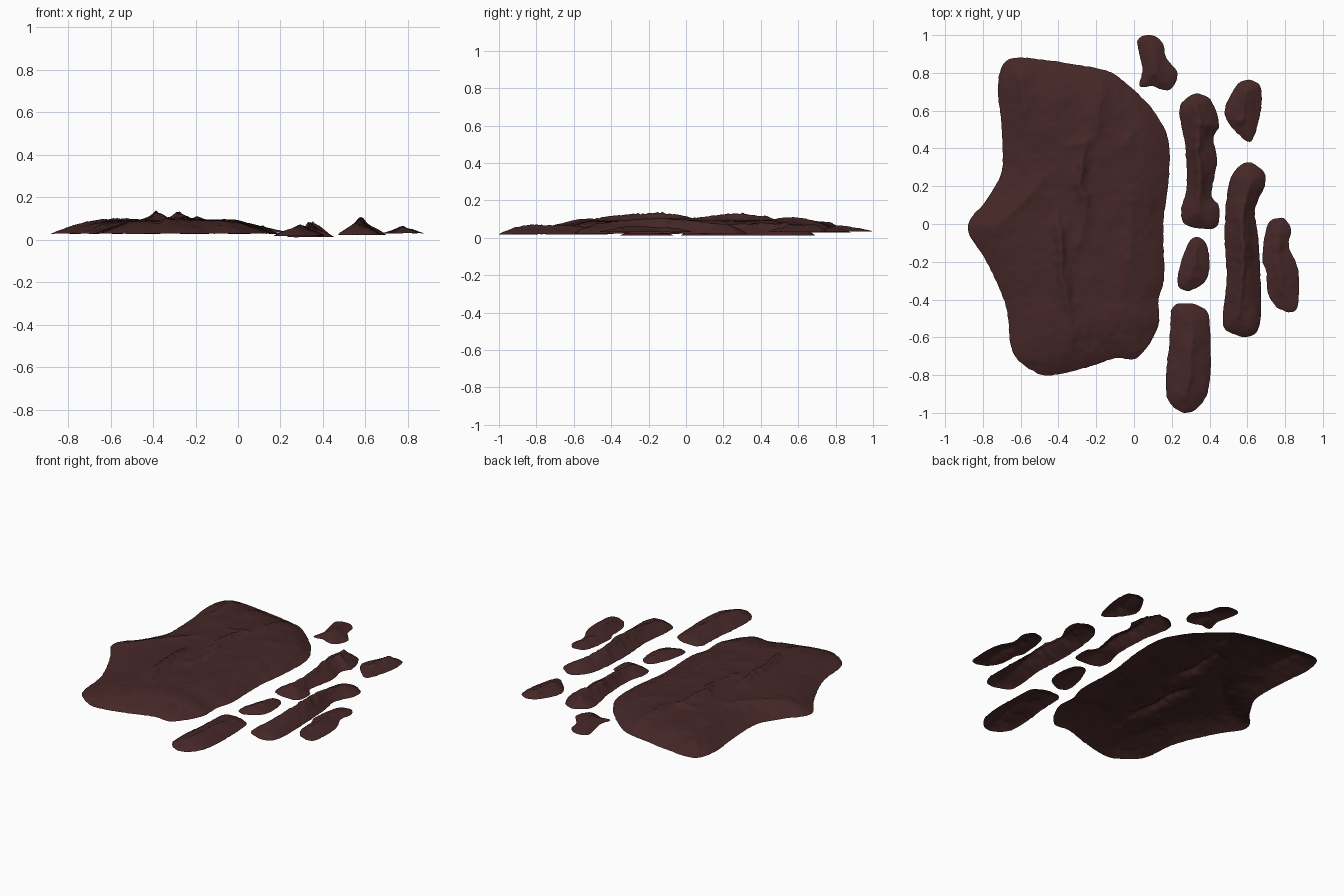
import bpy, math
from mathutils import Vector, kdtree, noise
from mathutils.geometry import delaunay_2d_cdt

if "Cube" in bpy.data.objects:
    bpy.data.objects.remove(bpy.data.objects["Cube"])

rock = bpy.data.materials.new("dark red brown rock")
rock.diffuse_color = (0.060, 0.020, 0.020, 1)
rock.use_nodes = True
rock.node_tree.nodes["Principled BSDF"].inputs["Base Color"].default_value = rock.diffuse_color


def smooth_loop(pts, spacing):
    """Closed Catmull-Rom curve through the points, evenly sampled."""
    out, n = [], len(pts)
    for i in range(n):
        a, b, c, d = (Vector(pts[(i + k) % n]) for k in (-1, 0, 1, 2))
        steps = max(2, round((c - b).length / spacing))
        for s in range(steps):
            t = s / steps
            out.append(0.5 * (2 * b + (c - a) * t + (2 * a - 5 * b + 4 * c - d) * t * t
                              + (3 * b - a - 3 * c + d) * t ** 3))
    return out


def sample_line(pts, spacing=0.008):
    """Points (x, y, height) along an open ridge line."""
    out = []
    for a, b in zip(pts, pts[1:]):
        a, b = Vector(a), Vector(b)
        n = max(2, round((b - a).length / spacing))
        out += [a.lerp(b, i / n) for i in range(n + 1)]
    return out


def make_tree(pts):
    tree = kdtree.KDTree(len(pts))
    for i, p in enumerate(pts):
        tree.insert((p[0], p[1], 0), i)
    tree.balance()
    return tree


def island(name, outline, base, dome, shore, ridges, step=0.012, ridge_width=0.03):
    """Open land surface: rounded shore, gentle dome and sharp ridges."""
    rim = smooth_loop(outline, step)
    rim = [p + Vector((noise.noise((p.x * 40, p.y * 40, 1)),
                       noise.noise((p.x * 40, p.y * 40, 7)))) * 0.004 for p in rim]
    rim_tree = make_tree(rim)
    ridge_sets = []
    for line in ridges:
        pts = sample_line(line)
        ridge_sets.append((pts, make_tree(pts)))
    verts = list(rim)
    x0, x1 = min(p.x for p in rim), max(p.x for p in rim)
    y0, y1 = min(p.y for p in rim), max(p.y for p in rim)
    for i in range(int((x1 - x0) / step) + 1):
        for j in range(int((y1 - y0) / step) + 1):
            p = Vector((x0 + (i + 0.5 * (j % 2)) * step, y0 + j * step))
            if rim_tree.find((p.x, p.y, 0))[2] > step * 0.6:
                verts.append(p)
    co, _, faces, *_ = delaunay_2d_cdt(verts, [], [list(range(len(rim)))], 1, 1e-6)

    def height(p):
        d = rim_tree.find((p.x, p.y, 0))[2]
        t = min(1, d / shore)
        z = dome * (1 - (1 - t) ** 2.2)
        fade = min(1, d / 0.05)
        wobble = Vector((noise.noise((p.x * 22, p.y * 22, 3)),
                         noise.noise((p.x * 22, p.y * 22, 9)))) * 0.012
        q = p + wobble
        for pts, tree in ridge_sets:
            _, k, dist = tree.find((q.x, q.y, 0))
            z += pts[k].z * math.exp(-dist / ridge_width) * fade
        rough = noise.noise((p.x * 9, p.y * 9, 0)) * 0.006
        rough += noise.noise((p.x * 30, p.y * 30, 5)) * 0.003
        return max(0, base + z + rough * (0.3 + 0.7 * fade))

    used = sorted({i for f in faces for i in f})
    index = {v: k for k, v in enumerate(used)}
    mesh = bpy.data.meshes.new(name)
    mesh.from_pydata([(co[i].x, co[i].y, height(co[i])) for i in used], [],
                     [[index[i] for i in f] for f in faces])
    mesh.materials.append(rock)
    mesh.shade_smooth()
    obj = bpy.data.objects.new(name, mesh)
    bpy.context.collection.objects.link(obj)


# Main landmass with its mountain ridges (x, y, added height)
island("main_land",
       [(-.69, .85), (-.61, .88), (-.45, .865), (-.2, .825), (-.1, .79), (.02, .69), (.11, .59),
        (.18, .45), (.185, .25), (.155, 0), (.16, -.28), (.13, -.4), (.125, -.55), (.02, -.705),
        (-.1, -.71), (-.22, -.75), (-.4, -.795), (-.51, -.79), (-.64, -.68), (-.68, -.43),
        (-.78, -.2), (-.88, -.02), (-.78, .13), (-.7, .28), (-.7, .5), (-.72, .72)],
       0.028, 0.062, 0.28,
       [[(-.26, .46, .01), (-.28, .3, .05), (-.29, .22, .045), (-.25, .08, .02), (-.29, -.1, .015)],
        [(-.41, .08, .01), (-.39, -.12, .05), (-.38, -.3, .04), (-.34, -.45, .02), (-.33, -.65, .01)],
        [(-.72, 0, .01), (-.6, .1, .02), (-.48, .23, .008)],
        [(-.17, .75, .01), (-.19, .6, .025), (-.19, .48, .01)],
        [(-.01, .12, .012), (-.02, -.2, .008)],
        [(-.08, .41, .006), (.05, .52, .01)],
        [(-.6, .78, .012), (-.58, .58, .018)],
        [(-.34, .42, .012), (-.24, .43, .012)]], step=0.013)

# Small northern islands
island("north_islet",
       [(.02, .97), (.09, 1.0), (.15, .96), (.17, .88), (.23, .8), (.2, .72), (.15, .71),
        (.1, .73), (.03, .73), (.045, .82)],
       0.033, 0.014, 0.07, [[(.12, .92, .01), (.11, .8, .02), (.14, .75, .01)]], ridge_width=.025)
island("north_east_islet",
       [(.55, .74), (.62, .76), (.67, .72), (.67, .6), (.62, .44), (.53, .5), (.48, .6)],
       0.032, 0.018, 0.08, [[(.59, .7, .02), (.57, .55, .025)]], ridge_width=.025)

# Inner chain beside the main land
island("inner_north_island",
       [(.24, .59), (.27, .66), (.34, .69), (.41, .65), (.45, .53), (.42, .45), (.44, .33),
        (.41, .16), (.45, .09), (.44, -.01), (.37, -.025), (.27, 0), (.25, .08), (.28, .2),
        (.27, .42)],
       0.012, 0.028, 0.09,
       [[(.33, .62, .03), (.35, .53, .035), (.33, .4, .045), (.35, .2, .035), (.34, .06, .02)],
        [(.34, .53, .02), (.41, .52, .012)]])
island("inner_middle_islet",
       [(.29, -.1), (.33, -.07), (.38, -.1), (.4, -.22), (.37, -.31), (.28, -.355), (.23, -.31),
        (.25, -.2)],
       0.012, 0.018, 0.07, [[(.33, -.12, .012), (.32, -.22, .02), (.29, -.29, .012)]],
       ridge_width=.025)
island("inner_south_island",
       [(.2, -.45), (.26, -.42), (.36, -.44), (.4, -.52), (.4, -.84), (.34, -.97), (.26, -.998),
        (.18, -.93), (.17, -.8), (.19, -.6)],
       0.018, 0.028, 0.1, [[(.31, -.52, .012), (.3, -.65, .02), (.29, -.82, .03), (.27, -.9, .015)]])

# Outer chain
island("outer_long_island",
       [(.5, .2), (.55, .3), (.62, .325), (.69, .27), (.69, .2), (.64, .07), (.66, -.1),
        (.67, -.5), (.61, -.595), (.5, -.57), (.47, -.5), (.49, -.3), (.48, -.05)],
       0.022, 0.035, 0.09,
       [[(.61, .22, .02), (.57, .05, .04), (.58, -.15, .055), (.57, -.3, .045), (.55, -.48, .02)]])
island("outer_east_island",
       [(.71, 0), (.79, .03), (.83, -.03), (.82, -.12), (.87, -.25), (.86, -.45), (.77, -.45),
        (.71, -.37), (.7, -.25), (.68, -.18)],
       0.03, 0.014, 0.08, [[(.77, -.05, .01), (.76, -.18, .02), (.78, -.36, .018)]],
       ridge_width=.025)
